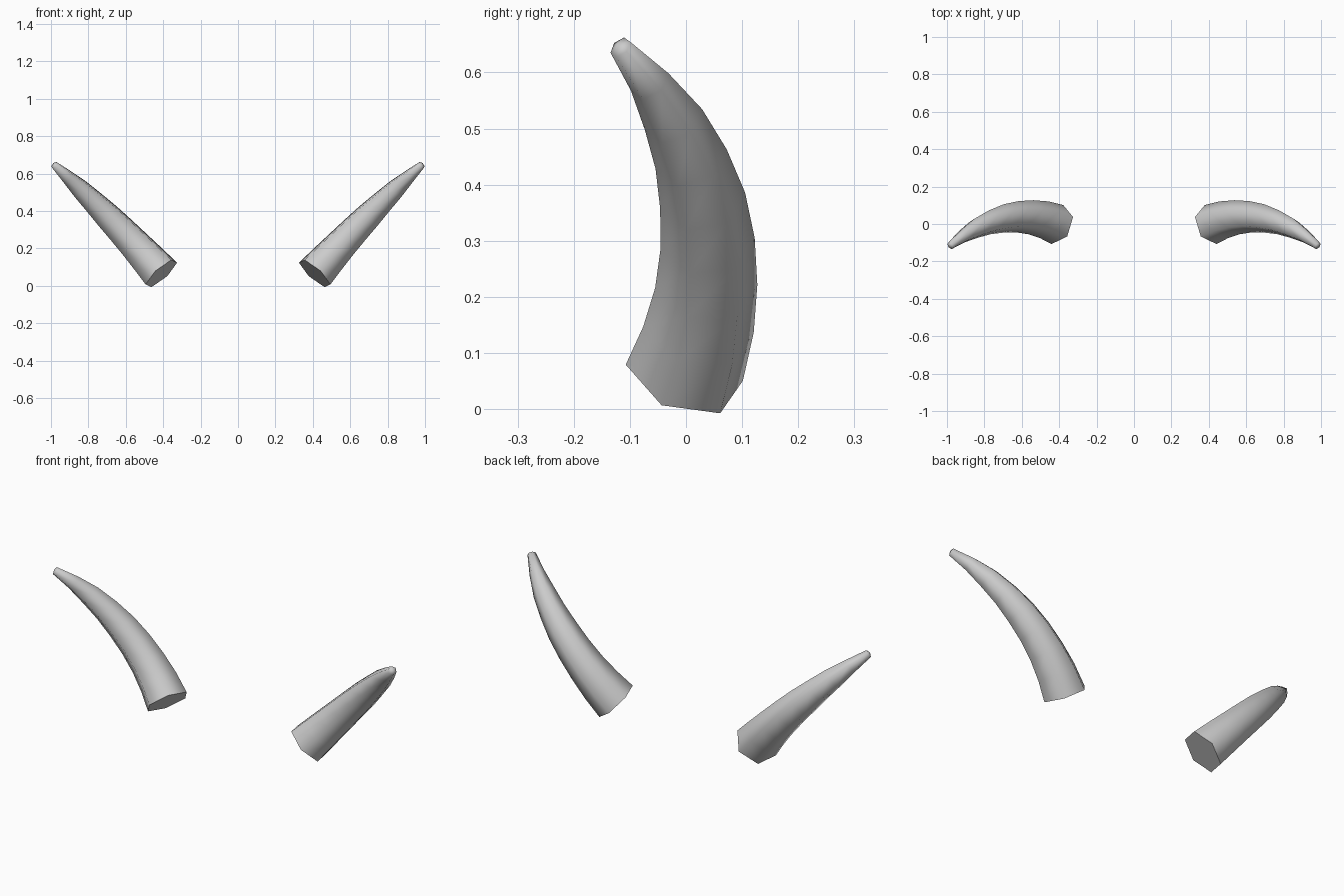
import bpy, bmesh, math
from mathutils import Vector

cube = bpy.data.objects.get("Cube")
if cube:
    bpy.data.objects.remove(cube)

mat = bpy.data.materials.new("horn_grey")
mat.use_nodes = True
mat.diffuse_color = (0.6, 0.6, 0.6, 1)
mat.node_tree.nodes["Principled BSDF"].inputs["Base Color"].default_value = mat.diffuse_color

BASE, TIP = Vector((0.41, -0.003, 0.065)), Vector((0.982, -0.117, 0.645))
RADII = [0.110, 0.092, 0.077, 0.055, 0.021]
SIDES, STEPS, HALF = 6, 8, math.radians(25)

# Arc frame: along the chord, towards the outside of the bend, and across
chord = (TIP - BASE).normalized()
bulge = Vector((0, 1, 0.18))
bulge = (bulge - chord * bulge.dot(chord)).normalized()
across = chord.cross(bulge)
arc_radius = (TIP - BASE).length / 2 / math.sin(HALF)
arc_centre = (BASE + TIP) / 2 - bulge * arc_radius * math.cos(HALF)


def radius_at(s):
    i = min(int(s * 4), 3)
    f = s * 4 - i
    return RADII[i] * (1 - f) + RADII[i + 1] * f


def make_horn(name, side):
    bm = bmesh.new()
    rings = []
    for k in range(STEPS + 1):
        s = k / STEPS
        a = HALF * (2 * s - 1)
        out = bulge * math.cos(a) + chord * math.sin(a)
        middle = arc_centre + out * arc_radius
        ring = []
        for j in range(SIDES):
            t = math.tau * j / SIDES
            p = middle + (out * math.cos(t) + across * math.sin(t)) * radius_at(s)
            ring.append(bm.verts.new((p.x * side, p.y, p.z)))
        rings.append(ring)
    for lo, hi in zip(rings, rings[1:]):
        for j in range(SIDES):
            n = (j + 1) % SIDES
            bm.faces.new((lo[j], lo[n], hi[n], hi[j]))
    # Flat base and blunt tip
    bm.faces.new(rings[0])
    end = TIP + (chord * math.cos(HALF) - bulge * math.sin(HALF)) * 0.009
    point = bm.verts.new((end.x * side, end.y, end.z))
    for j in range(SIDES):
        bm.faces.new((rings[-1][j], rings[-1][(j + 1) % SIDES], point))
    bmesh.ops.recalc_face_normals(bm, faces=bm.faces)
    mesh = bpy.data.meshes.new(name)
    bm.to_mesh(mesh)
    bm.free()
    mesh.materials.append(mat)
    obj = bpy.data.objects.new(name, mesh)
    bpy.context.collection.objects.link(obj)
    bpy.ops.object.select_all(action="DESELECT")
    obj.select_set(True)
    bpy.context.view_layer.objects.active = obj
    bpy.ops.object.shade_smooth_by_angle(angle=math.radians(75))


make_horn("left_horn", 1)
make_horn("right_horn", -1)
